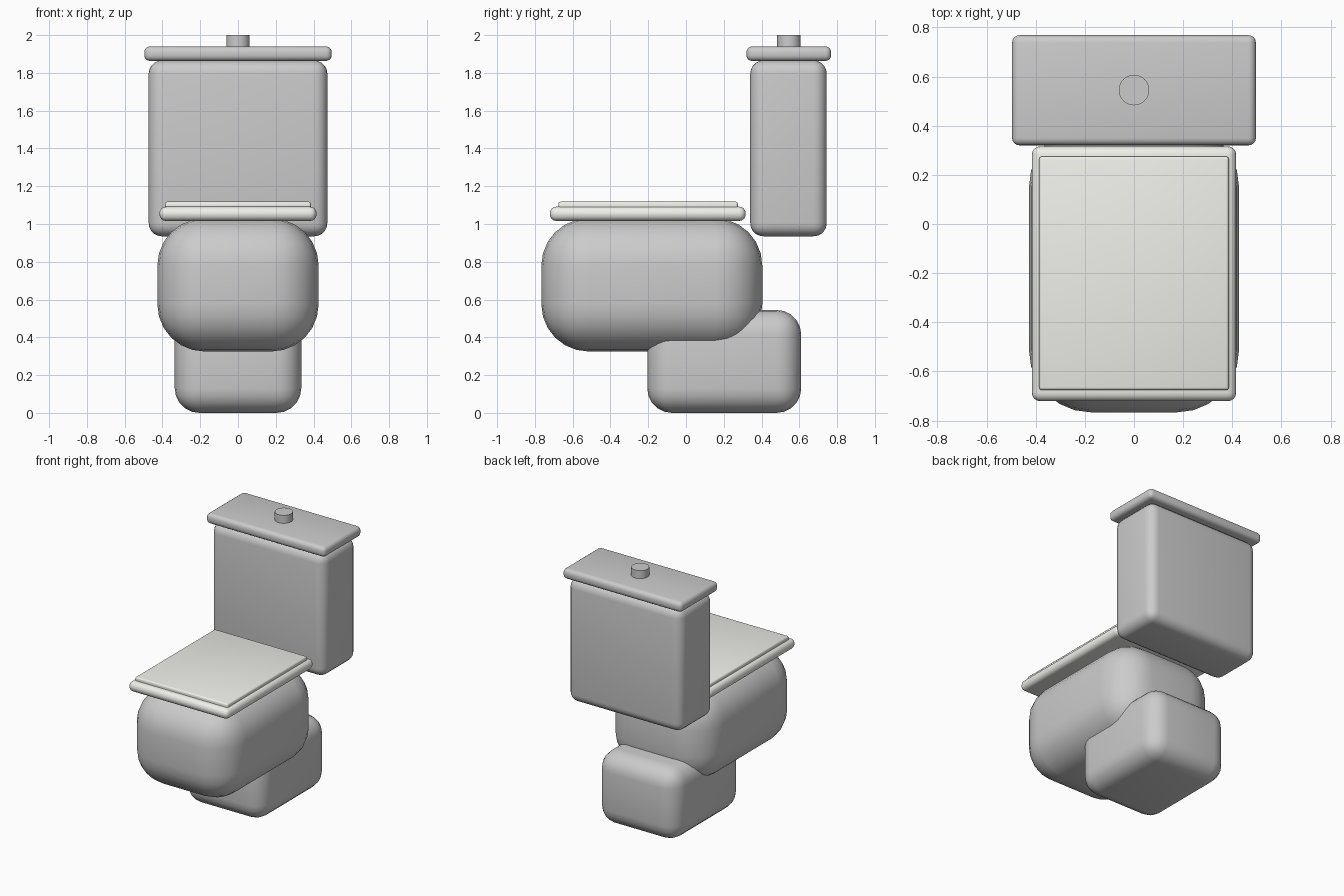
import bpy

if "Cube" in bpy.data.objects:
    bpy.data.objects.remove(bpy.data.objects["Cube"])


def finish(obj, name, mat=None):
    obj.name = name
    if mat:
        obj.data.materials.append(mat)
    bpy.ops.object.shade_smooth_by_angle()
    return obj


def rounded_box(name, x, y, z, radius, segments=4, mat=None):
    """Box spanning the (min, max) pairs with all edges rounded."""
    spans = (x, y, z)
    bpy.ops.mesh.primitive_cube_add(size=1, location=[(a + b) / 2 for a, b in spans])
    obj = bpy.context.object
    obj.scale = [b - a for a, b in spans]
    bpy.ops.object.transform_apply(location=False, rotation=False, scale=True)
    bevel = obj.modifiers.new("round", 'BEVEL')
    bevel.width = radius
    bevel.segments = segments
    bpy.ops.object.modifier_apply(modifier=bevel.name)
    return finish(obj, name, mat)


plastic = bpy.data.materials.new("seat_plastic")
plastic.diffuse_color = (0.86, 0.87, 0.82, 1)
plastic.use_nodes = True
plastic.node_tree.nodes["Principled BSDF"].inputs["Base Color"].default_value = plastic.diffuse_color

# Base and bowl
rounded_box("base", (-0.335, 0.335), (-0.205, 0.61), (0, 0.545), 0.13, 5)
rounded_box("bowl", (-0.427, 0.427), (-0.766, 0.404), (0.325, 1.03), 0.25, 6)

# Seat and its cover
rounded_box("seat", (-0.416, 0.416), (-0.721, 0.316), (1.016, 1.092), 0.035, 4, plastic)
rounded_box("seat_cover", (-0.386, 0.386), (-0.676, 0.275), (1.07, 1.118), 0.012, 3, plastic)

# Tank and its lid
rounded_box("tank", (-0.473, 0.473), (0.34, 0.745), (0.935, 1.866), 0.07, 5)
rounded_box("tank_lid", (-0.496, 0.496), (0.32, 0.768), (1.863, 1.94), 0.03, 4)

# Flush button
bpy.ops.mesh.primitive_cylinder_add(vertices=32, radius=0.062, depth=0.09,
                                    location=(0, 0.545, 1.955))
finish(bpy.context.object, "flush_button")
